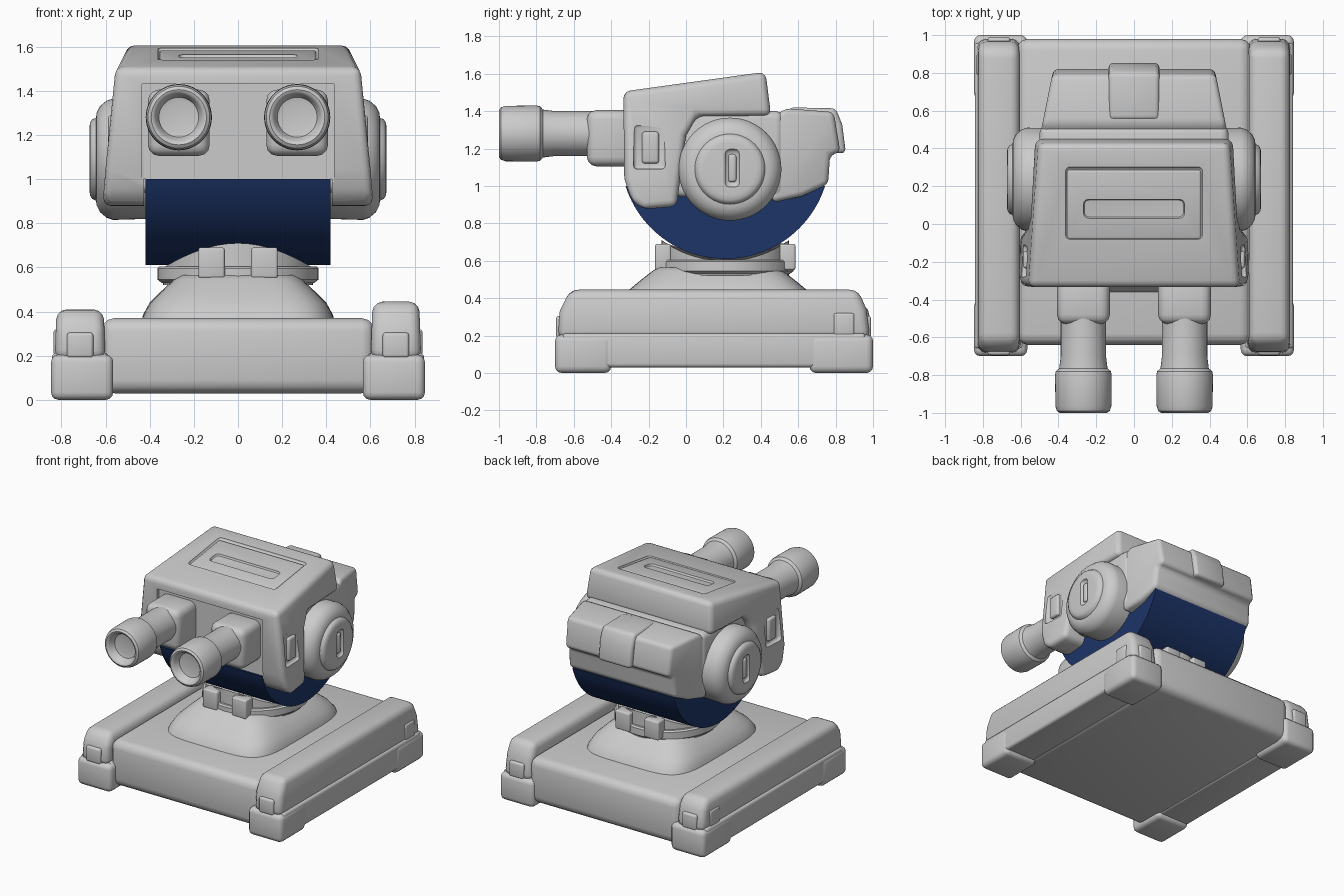
import bpy, bmesh, math
from mathutils import Vector, Matrix

if "Cube" in bpy.data.objects:
    bpy.data.objects.remove(bpy.data.objects["Cube"])


def finish(o, angle=35):
    """Apply modifiers, then smooth shade keeping sharp edges."""
    bpy.ops.object.select_all(action='DESELECT')
    o.select_set(True)
    bpy.context.view_layer.objects.active = o
    for m in list(o.modifiers):
        bpy.ops.object.modifier_apply(modifier=m.name)
    bpy.ops.object.shade_smooth_by_angle(angle=math.radians(angle))
    return o


def make(name, bm, bevel=0.0, seg=3):
    bmesh.ops.recalc_face_normals(bm, faces=bm.faces)
    me = bpy.data.meshes.new(name)
    bm.to_mesh(me)
    bm.free()
    o = bpy.data.objects.new(name, me)
    bpy.context.collection.objects.link(o)
    if bevel:
        m = o.modifiers.new("bevel", 'BEVEL')
        m.width, m.segments = bevel, seg
        m.limit_method = 'ANGLE'
    return finish(o)


def box(name, x, y, z, bevel=0.0, tilt=0.0):
    c = Vector((sum(x) / 2, sum(y) / 2, sum(z) / 2))
    s = (abs(x[1] - x[0]), y[1] - y[0], z[1] - z[0], 1)
    bm = bmesh.new()
    bmesh.ops.create_cube(bm, size=1, matrix=Matrix.Translation(c)
                          @ Matrix.Rotation(tilt, 4, 'X') @ Matrix.Diagonal(s))
    return make(name, bm, bevel)


def loft(name, rings):
    bm = bmesh.new()
    rows = [[bm.verts.new(p) for p in r] for r in rings]
    n = len(rows[0])
    for a, b in zip(rows, rows[1:]):
        for i in range(n):
            j = (i + 1) % n
            bm.faces.new((a[i], a[j], b[j], b[i]))
    bm.faces.new(rows[0])
    bm.faces.new(rows[-1])
    return make(name, bm)


def prism(name, pts, width, cx=0.0, bevel=0.0):
    """Side profile (y, z) extruded in x; width gives the half width at a point."""
    bm = bmesh.new()
    L, R = ([bm.verts.new((cx + s * width(y, z), y, z)) for y, z in pts] for s in (-1, 1))
    n = len(pts)
    for i in range(n):
        j = (i + 1) % n
        bm.faces.new((L[i], L[j], R[j], R[i]))
    bm.faces.new(L)
    bm.faces.new(R)
    return make(name, bm, bevel)


def circle(n=48):
    return [(math.cos(2 * math.pi * i / n), math.sin(2 * math.pi * i / n)) for i in range(n)]


def cut(o, *cutters):
    for c in cutters:
        m = o.modifiers.new("cut", 'BOOLEAN')
        m.operation, m.object, m.solver = 'DIFFERENCE', c, 'EXACT'
        c.hide_render = True
    finish(o)
    for c in cutters:
        bpy.data.objects.remove(c)


# Base slab and side rails with feet
box("base_slab", (-0.62, 0.62), (-0.64, 0.98), (0.03, 0.37), 0.06)
for s, side, top in ((-1, "left", 0.41), (1, "right", 0.445)):
    prism(side + "_rail_top",
          [(-0.685, 0.18), (-0.675, 0.33), (-0.62, top), (0.92, top), (0.965, 0.34), (0.985, 0.18)],
          lambda y, z: 0.115 - 0.04 * max(0, z - 0.2), s * 0.715, 0.045)
    box(side + "_rail_lower", (s * 0.585, s * 0.843), (-0.66, 0.96), (0.03, 0.212), 0.02)
    for end, y in (("front", (-0.70, -0.40)), ("back", (0.66, 1.0))):
        box(f"{side}_{end}_foot", (s * 0.565, s * 0.847), y, (0, 0.205), 0.035)
        ye = (-0.695, -0.60) if end == "front" else (0.90, 0.99)
        box(f"{side}_{end}_latch", (s * 0.655, s * 0.775), ye, (0.19, 0.305), 0.015)
    box(side + "_rail_clip", (s * 0.79, s * 0.835), (0.79, 0.90), (0.20, 0.32), 0.012)

# Pedestal: rounded rectangular loft
rings = []
for z, hx, hy in ((0.34, .44, .54), (0.385, .43, .525), (0.44, .40, .48), (0.49, .35, .42),
                  (0.545, .29, .35), (0.565, .26, .32)):
    rings.append([(hx * math.copysign(abs(c) ** 0.42, c), 0.17 + hy * math.copysign(abs(t) ** 0.42, t), z)
                  for c, t in circle(64)])
loft("pedestal", rings)

# Turning collar and saddle topped neck
CY, CZ, R = 0.21, 1.17, 0.56
loft("collar", [[(r * c, CY + r * t, z) for c, t in circle()]
                for r, z in ((.345, .53), (.365, .545), (.365, .595), (.355, .605))])
saddle = lambda y: CZ - math.sqrt((R + 0.012) ** 2 - (y - CY) ** 2)
loft("neck", [[(0.34 * c, CY + 0.34 * t, z or saddle(CY + 0.34 * t)) for c, t in circle()]
              for z in (0.52, None)])
for s, end in ((-1, "front"), (1, "back")):
    for x in (-0.12, 0.12):
        y = sorted((CY + s * 0.29, CY + s * 0.375))
        box(f"neck_{end}_tab", (x - 0.06, x + 0.06), y, (0.55, 0.69), 0.012)

# Blue rounded belly
a0 = math.asin(0.17 / R)
arc = [math.pi + a0 + (math.pi - 2 * a0) * i / 48 for i in range(49)]
belly = prism("blue_belly", [(CY + R * math.cos(a), CZ + R * math.sin(a)) for a in arc],
              lambda y, z: 0.42)
blue = bpy.data.materials.new("dark_blue")
blue.diffuse_color = (0.012, 0.035, 0.14, 1)
blue.use_nodes = True
blue.node_tree.nodes["Principled BSDF"].inputs["Base Color"].default_value = blue.diffuse_color
belly.data.materials.append(blue)

# Head shell with face, roof and side recesses
half = lambda y, z: 0.615 - 0.10 * (z - 0.9) - 0.055 * (y + 0.3)
head = prism("head_shell",
             [(-0.33, 1.04), (-0.335, 1.505), (0.425, 1.61), (0.455, 1.375), (0.06, 1.375),
              (0.0, 1.27), (-0.05, 0.89), (-0.23, 0.875), (-0.29, 0.92)], half, bevel=0.055)
tilt = math.atan(0.105 / 0.76)
roof = 1.505 + 0.44 * math.tan(tilt)
cut(head,
    box("chin_cutter", (-0.425, 0.425), (-0.6, 0.1), (0.6, 1.0)),
    box("face_cutter", (-0.435, 0.435), (-0.5, -0.312), (0.9, 1.43)),
    box("roof_cutter", (-0.365, 0.365), (-0.09, 0.30), (roof - 0.018, roof + 0.1), 0.025, tilt),
    *[box("cheek_cutter", (s * 0.565, s * 0.7), (-0.28, -0.11), (1.09, 1.33), 0.02) for s in (-1, 1)])
plate = box("roof_plate", (-0.355, 0.355), (-0.08, 0.29), (roof - 0.06, roof - 0.006), 0.012, tilt)
cut(plate, box("slot_cutter", (-0.27, 0.27), (0.025, 0.13), (roof - 0.033, roof + 0.06), 0.03, tilt))
box("head_core", (-0.50, 0.50), (-0.06, 0.52), (0.94, 1.40), 0.04)

# Rear cover with central ridge
prism("rear_cover", [(0.46, 1.36), (0.53, 1.415), (0.79, 1.395), (0.825, 1.18), (0.77, 1.165),
                     (0.76, 1.01), (0.62, 0.945), (0.46, 0.91)],
      lambda y, z: 0.485 - 0.2 * (y - 0.53), bevel=0.03)
prism("rear_ridge", [(0.55, 1.3), (0.55, 1.42), (0.80, 1.415), (0.835, 1.33), (0.855, 1.175), (0.75, 1.175)],
      lambda y, z: 0.135, bevel=0.025)

for s, side in ((-1, "left"), (1, "right")):
    # Round ears with a slot, and cheek plates
    ear = loft(side + "_ear", [[(s * x, 0.235 + r * c, 1.09 + r * t) for c, t in circle(64)]
                               for r, x in ((.27, .40), (.275, .565), (.265, .595), (.24, .625), (.21, .64),
                                            (.188, .643), (.18, .66), (.165, .67), (.14, .673))])
    cut(ear, box("ear_cutter", (s * 0.655, s * 0.75), (0.205, 0.29), (0.99, 1.20), 0.03))
    box(side + "_ear_key", (s * 0.6, s * 0.668), (0.225, 0.27), (1.02, 1.17), 0.015)
    box(side + "_cheek_plate", (s * 0.54, s * 0.588), (-0.235, -0.145), (1.12, 1.29), 0.015)
    # Twin barrels on square mounts
    gx, gz = s * 0.268, 1.28
    box(side + "_barrel_mount", (gx - 0.14, gx + 0.14), (-0.53, -0.27), (1.105, 1.405), 0.05)
    loft(side + "_barrel", [[(gx + r * c, y, gz + r * t) for c, t in circle()]
                            for r, y in ((.07, -.94), (.09, -.945), (.105, -.985), (.115, -.997), (.125, -1.0),
                                         (.14, -.99), (.148, -.965), (.15, -.80), (.146, -.78), (.132, -.768),
                                         (.128, -.765), (.12, -.70), (.12, -.50))])
